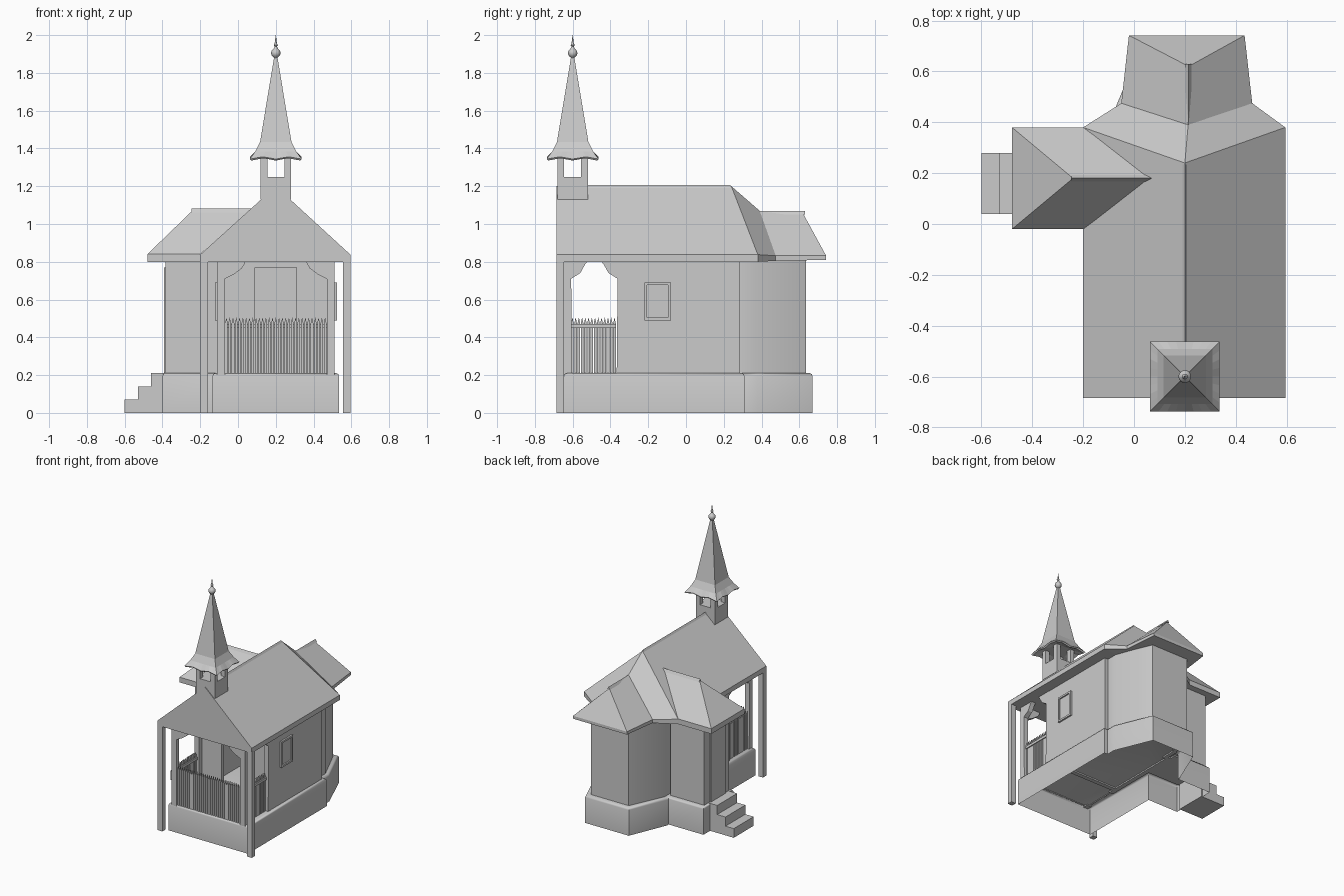
import bpy, bmesh, math

if "Cube" in bpy.data.objects:
    bpy.data.objects.remove(bpy.data.objects["Cube"])

CX = 0.2  # centre line of the nave


def finish(bm, name, smooth=None):
    bmesh.ops.recalc_face_normals(bm, faces=bm.faces)
    me = bpy.data.meshes.new(name)
    bm.to_mesh(me)
    bm.free()
    ob = bpy.data.objects.new(name, me)
    bpy.context.collection.objects.link(ob)
    if smooth:
        bpy.ops.object.select_all(action='DESELECT')
        ob.select_set(True)
        bpy.context.view_layer.objects.active = ob
        bpy.ops.object.shade_smooth_by_angle(angle=math.radians(smooth))
    return ob


MAP = {'z': lambda u, v, w: (u, v, w), 'y': lambda u, v, w: (u, w, v), 'x': lambda u, v, w: (w, u, v)}


def add_prism(bm, pts, axis, lo, hi):
    f = MAP[axis]
    a = [bm.verts.new(f(u, v, lo)) for u, v in pts]
    b = [bm.verts.new(f(u, v, hi)) for u, v in pts]
    bm.faces.new(a)
    bm.faces.new(b[::-1])
    n = len(pts)
    for i in range(n):
        j = (i + 1) % n
        bm.faces.new((a[i], b[i], b[j], a[j]))


def prism(name, pts, axis, lo, hi, smooth=None):
    bm = bmesh.new()
    add_prism(bm, pts, axis, lo, hi)
    return finish(bm, name, smooth)


def add_box(bm, x0, x1, y0, y1, z0, z1):
    add_prism(bm, [(x0, y0), (x1, y0), (x1, y1), (x0, y1)], 'z', z0, z1)


def boxes(name, items):
    bm = bmesh.new()
    for it in items:
        add_box(bm, *it)
    return finish(bm, name)


def mirrored(half):  # half outline on +x side of the centre line
    return [(CX + u, v) for u, v in half] + [(CX - u, v) for u, v in half[::-1]]


def polymesh(name, verts, faces):
    bm = bmesh.new()
    vs = [bm.verts.new(v) for v in verts]
    for f in faces:
        bm.faces.new([vs[i] for i in f])
    return finish(bm, name)


# plinth under nave, apse and side chapel: chamfered top edge, open underneath
outline = [(-.135, -.645), (.535, -.645), (.535, .31), (.505, .31), (.505, .38), (.385, .67), (.015, .67),
           (-.105, .38), (-.105, .36), (-.40, .36), (-.40, 0), (-.135, 0)]
bm = bmesh.new()
add_prism(bm, outline, 'z', 0, .21)
bmesh.ops.recalc_face_normals(bm, faces=bm.faces)
top = [e for e in bm.edges if all(v.co.z > .2 for v in e.verts)]
bmesh.ops.bevel(bm, geom=top, offset=.015, segments=2, affect='EDGES', profile=.5)
bmesh.ops.delete(bm, geom=[f for f in bm.faces if all(v.co.z < .001 for v in f.verts)], context='FACES_ONLY')
finish(bm, "plinth", 50)

# hollow nave walls with an open doorway
walls = prism("nave_walls", mirrored([(.31, -.33), (.31, .285), (.28, .285), (.28, .37), (.16, .635)]), 'z', .2, .81, 50)
inner = prism("room_cutter", mirrored([(.275, -.295), (.275, .255), (.25, .255), (.25, .365), (.14, .605)]), 'z', .1, .9)
door = boxes("door_cutter", [(.09, .31, -.4, -.25, .21, .77)])
for c in (inner, door):
    c.hide_render = True
    c.hide_viewport = True
    m = walls.modifiers.new(c.name, 'BOOLEAN')
    m.object, m.operation, m.solver = c, 'DIFFERENCE', 'EXACT'
boxes("chapel_walls", [(-.385, -.1, .03, .33, .2, .81)])
boxes("chapel_door", [(-.393, -.38, .08, .26, .21, .77)])

# side steps
boxes("steps", [(-.6 + .07 * i, -.39, .04, .28, 0, .07 * (i + 1)) for i in range(3)])

# side windows: frame and pane
for s, side in ((1, "right"), (-1, "left")):
    def span(d0, d1):
        return tuple(sorted((CX + s * d0, CX + s * d1)))
    o = span(.30, .323)
    y0, y1, z0, z1, t = -.22, -.08, .49, .69, .014
    boxes(side + "_window_frame", [o + (y0, y0 + t, z0, z1), o + (y1 - t, y1, z0, z1),
                                   o + (y0 + t, y1 - t, z0, z0 + t), o + (y0 + t, y1 - t, z1 - t, z1)])
    boxes(side + "_window_pane", [span(.3, .313) + (y0 + t, y1 - t, z0 + t, z1 - t)])


# porch frames with cut brackets
def frame(name, a, b, col, bracket, axis, lo, hi):
    prof = [(0, .2), (col, .2)] + bracket + [(0, .81)]
    bm = bmesh.new()
    add_prism(bm, [(a + u, v) for u, v in prof], axis, lo, hi)
    add_prism(bm, [(b - u, v) for u, v in prof], axis, lo, hi)
    finish(bm, name)


front_br = [(.04, .71), (.09, .735), (.13, .765), (.145, .79), (.15, .81)]
side_br = [(.037, .71), (.085, .74), (.11, .785), (.13, .81)]
frame("porch_front_frame", -.11, .51, .04, front_br, 'y', -.645, -.61)
frame("porch_right_frame", -.645, -.325, .042, side_br, 'x', .475, .512)
frame("porch_left_frame", -.645, -.325, .042, side_br, 'x', -.112, -.075)
boxes("corner_posts", [(x, x + .04, -.685, -.645, 0, .81) for x in (-.2, .556)])


# picket fences
def fence(name, a, b, axis, c):
    n = round((b - a) / .0175)
    step = (b - a) / n
    bm = bmesh.new()
    for i in range(n):
        m, h = a + step * (i + .5), .0068
        add_prism(bm, [(m - h, .205), (m + h, .205), (m + h, .475), (m, .505), (m - h, .475)], axis, c - .006, c + .002)
    add_prism(bm, [(a, .45), (b, .45), (b, .47), (a, .47)], axis, c + .002, c + .01)
    finish(bm, name)


fence("front_fence", -.07, .47, 'y', -.63)
fence("right_fence", -.61, -.37, 'x', .49)
fence("left_fence", -.61, -.37, 'x', -.092)

# nave and apse roof: lower eave ring, upper eave ring, ridge points
eave = [(.595, -.685), (.595, .38), (.465, .475), (.435, .742), (-.02, .742), (-.05, .475), (-.2, .38), (-.2, -.685)]
low_z = [.8, .8, .805, .81, .81, .805, .8, .8]
top_z = [.838, .838, .832, .832, .832, .832, .838, .838]
verts = [(x, y, z) for (x, y), z in zip(eave, low_z)] + [(x, y, z) for (x, y), z in zip(eave, top_z)]
verts += [(.2, -.685, 1.2), (.2, .24, 1.2), (.213, .39, 1.07), (.215, .62, 1.055)]
faces = [(0, 1, 6, 7), (1, 2, 5, 6), (2, 3, 4, 5)] + [(i, (i + 1) % 8, 8 + (i + 1) % 8, 8 + i) for i in range(8)]
faces += [(8, 9, 17, 16), (15, 14, 17, 16), (8, 16, 15), (9, 10, 18, 17), (14, 13, 18, 17),
          (10, 11, 19, 18), (13, 12, 19, 18), (11, 12, 19)]
polymesh("main_roof", verts, faces)

# chapel roof, hipped on the left and running into the nave roof
verts = [(-.48, -.02, .8), (-.2, -.02, .8), (-.2, .38, .8), (-.48, .38, .8)]
verts += [(x, y, .84) for x, y, z in verts] + [(-.24, .18, 1.072), (.07, .18, 1.072)]
polymesh("chapel_roof", verts, [(0, 1, 2, 3), (0, 1, 5, 4), (2, 3, 7, 6), (3, 0, 4, 7), (1, 2, 6, 5),
                                (4, 5, 9, 8), (6, 7, 8, 9), (4, 7, 8), (5, 6, 9)])


# ridge caps
def cap(name, axis, c, z, lo, hi):
    prism(name, [(c - .012, z - .012), (c + .012, z - .012), (c, z + .008)], axis, lo, hi)


cap("nave_ridge", 'y', .2, 1.199, -.6, .235)
cap("apse_ridge", 'y', .214, 1.062, .385, .63)
cap("chapel_ridge", 'x', .18, 1.074, -.245, .07)

# open belfry
TX, TY, H = .2, -.6, .08
parts = [(TX - H, TX + H, TY - H, TY + H, 1.13, 1.25)]
for sx in (0, 1):
    for sy in (0, 1):
        x, y = TX - H + sx * .125, TY - H + sy * .125
        parts.append((x, x + .035, y, y + .035, 1.25, 1.37))
boxes("belfry", parts)

# flared four-sided spire with a scalloped edge
N = 8
bm = bmesh.new()
rings = []
for h, z, wave in ((.08, 1.36, 0), (.13, 1.342, 1), (.137, 1.35, 1), (.108, 1.385, 0), (.083, 1.435, 0), (.006, 1.9, 0)):
    ring = []
    for ux, uy in ((1, 0), (0, 1), (-1, 0), (0, -1)):
        for k in range(N):
            t = -1 + 2 * k / N
            w = wave * .006 * math.cos(k / N * 4 * math.pi)
            ring.append(bm.verts.new((TX + h * (ux - uy * t), TY + h * (uy + ux * t), z - w)))
    rings.append(ring)
for a, b in zip(rings, rings[1:]):
    for i in range(4 * N):
        j = (i + 1) % (4 * N)
        bm.faces.new((a[i], a[j], b[j], b[i]))
bm.faces.new(rings[0])
bm.faces.new(rings[-1])
finish(bm, "spire")

# turned finial: ball, collar and point
prof = [(.006, 1.87), (.01, 1.88)]
prof += [(.025 * math.cos(a), 1.905 + .025 * math.sin(a)) for a in [math.radians(d) for d in range(-60, 61, 20)]]
prof += [(.006, 1.94), (.011, 1.947), (.006, 1.956), (.0005, 2.0)]
bm = bmesh.new()
S = 16
rings = [[bm.verts.new((TX + r * math.cos(2 * math.pi * i / S), TY + r * math.sin(2 * math.pi * i / S), z))
          for i in range(S)] for r, z in prof]
for a, b in zip(rings, rings[1:]):
    for i in range(S):
        j = (i + 1) % S
        bm.faces.new((a[i], a[j], b[j], b[i]))
bm.faces.new(rings[0])
bm.faces.new(rings[-1])
finish(bm, "finial", 50)
